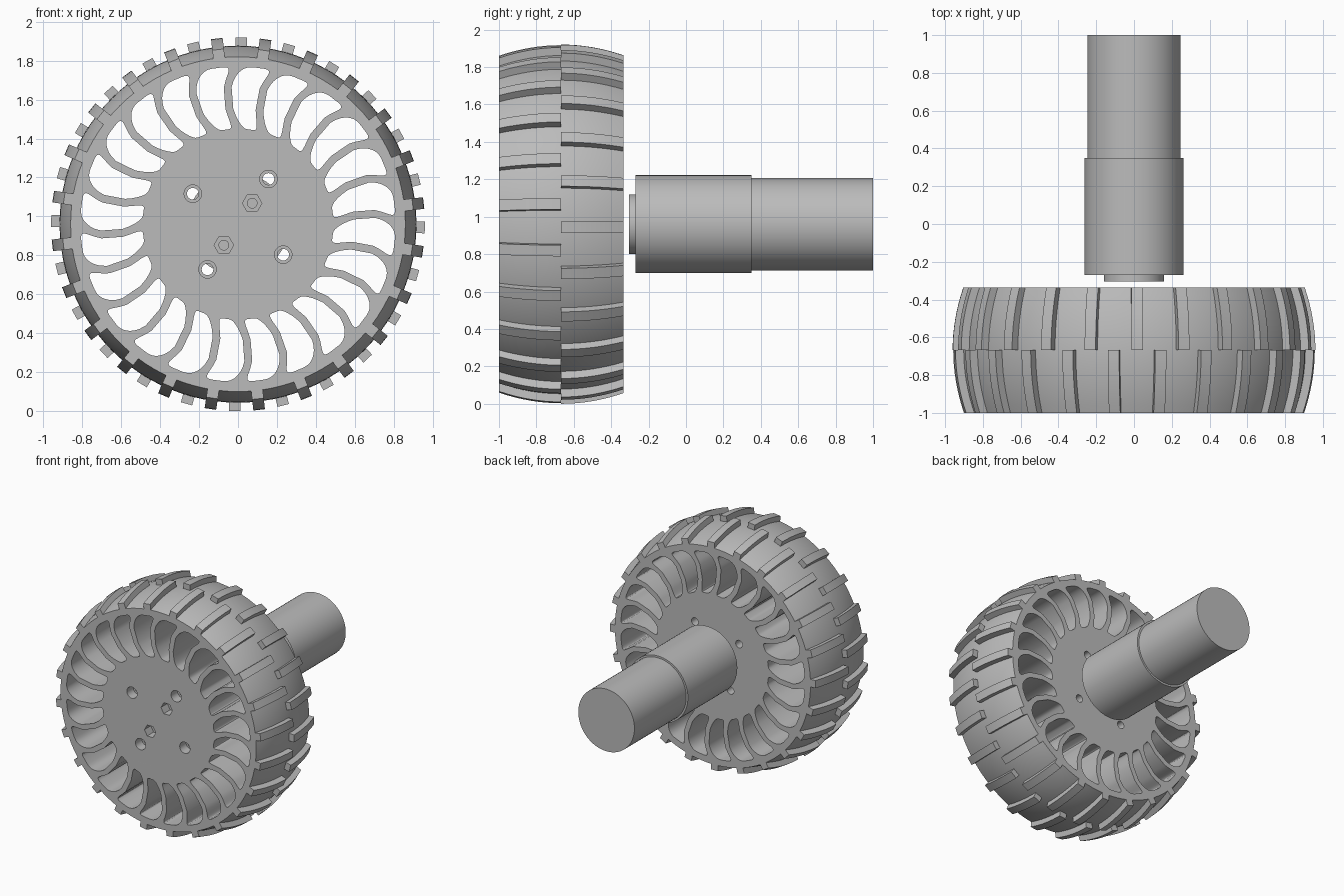
import bpy, bmesh, math
from mathutils import Matrix, Vector

cube = bpy.data.objects.get("Cube")
if cube:
    bpy.data.objects.remove(cube, do_unlink=True)

AXLE_Z = 0.96            # height of the wheel axis
FRONT, BACK = -1.0, -0.335
MID, HALF = (FRONT + BACK) / 2, (BACK - FRONT) / 2
COUNT = 24               # spokes, and lugs per row
PITCH = 2 * math.pi / COUNT

grey = bpy.data.materials.new("plain grey")
grey.use_nodes = True
grey.diffuse_color = (0.5, 0.5, 0.5, 1)
grey.node_tree.nodes["Principled BSDF"].inputs["Base Color"].default_value = (0.5, 0.5, 0.5, 1)


def add_object(name, bm):
    """Turn a bmesh built round the y axis into a shaded object at axle height."""
    bmesh.ops.remove_doubles(bm, verts=bm.verts, dist=1e-5)
    bmesh.ops.recalc_face_normals(bm, faces=bm.faces)
    bmesh.ops.translate(bm, verts=bm.verts, vec=(0, 0, AXLE_Z))
    mesh = bpy.data.meshes.new(name)
    bm.to_mesh(mesh)
    bm.free()
    mesh.materials.append(grey)
    ob = bpy.data.objects.new(name, mesh)
    bpy.context.collection.objects.link(ob)
    bpy.ops.object.select_all(action='DESELECT')
    ob.select_set(True)
    bpy.context.view_layer.objects.active = ob
    bpy.ops.object.shade_smooth_by_angle(angle=math.radians(30))
    return ob


def lathe(name, profile, closed=False, steps=96):
    """Spin (y, radius) points round the y axis."""
    bm = bmesh.new()
    vs = [bm.verts.new((r, y, 0)) for y, r in profile]
    es = [bm.edges.new(p) for p in zip(vs, vs[1:])]
    if closed:
        es.append(bm.edges.new((vs[-1], vs[0])))
    bmesh.ops.spin(bm, geom=vs + es, cent=(0, 0, 0), axis=(0, 1, 0),
                   angle=2 * math.pi, steps=steps, use_merge=True)
    return add_object(name, bm)


def plate(name, y0, y1, loops):
    """Extrude a filled outline with holes from y0 to y1."""
    cu = bpy.data.curves.new(name, 'CURVE')
    cu.dimensions = '2D'
    cu.fill_mode = 'BOTH'
    cu.extrude = (y1 - y0) / 2
    for pts in loops:
        sp = cu.splines.new('POLY')
        sp.points.add(len(pts) - 1)
        for p, (x, z) in zip(sp.points, pts):
            p.co = (x, z, 0, 1)
        sp.use_cyclic_u = True
    tmp = bpy.data.objects.new(name + "_outline", cu)
    bpy.context.collection.objects.link(tmp)
    deps = bpy.context.evaluated_depsgraph_get()
    mesh = bpy.data.meshes.new_from_object(tmp.evaluated_get(deps))
    mesh.transform(Matrix.Translation((0, (y0 + y1) / 2, 0)) @ Matrix.Rotation(math.pi / 2, 4, 'X'))
    bm = bmesh.new()
    bm.from_mesh(mesh)
    bpy.data.meshes.remove(mesh)
    bpy.data.objects.remove(tmp, do_unlink=True)
    bpy.data.curves.remove(cu)
    return add_object(name, bm)


def ring(cx, cz, r, n=24):
    return [(cx + r * math.cos(i * 2 * math.pi / n), cz + r * math.sin(i * 2 * math.pi / n))
            for i in range(n)]


def polar_rings(angles, dist, r, n=24):
    return [ring(dist * math.cos(math.radians(a)), dist * math.sin(math.radians(a)), r, n)
            for a in angles]


def spoke_gap(a0, r0=0.49, r1=0.81, width=0.04, n=40):
    """Rounded opening between two bowed spokes, drawn in polar coordinates."""
    pts = []
    for i in range(n):
        u = 2 * math.pi * (i + 0.5) / n
        side, up = (math.copysign(abs(f) ** 0.42, f) for f in (math.cos(u), math.sin(u)))
        r = (r0 + r1) / 2 + up * (r1 - r0) / 2
        half = PITCH / 2 - width / 2 / r
        a = a0 + side * half + 0.085 * (1 - up * up)
        pts.append((r * math.cos(a), r * math.sin(a)))
    return pts


# Spoked wheel centre: front layer holds the counterbores and nut pockets
bolts = [56 + 90 * k for k in range(4)]
nuts = [56, 236]
gaps = [spoke_gap((k + 0.5) * PITCH) for k in range(COUNT)]
outline = [ring(0, 0, 0.83, 96)] + gaps
plate("wheel_front", FRONT, FRONT + 0.08,
      outline + polar_rings(bolts, 0.28, 0.045) + polar_rings(nuts, 0.13, 0.05, 6))
plate("wheel_core", FRONT + 0.08, BACK,
      outline + polar_rings(bolts, 0.28, 0.03) + polar_rings(nuts, 0.13, 0.025))


# Tyre with a crowned outer surface
def crown(y):
    return 0.917 - 0.057 * ((y - MID) / HALF) ** 2


ys = [FRONT + (BACK - FRONT) * i / 16 for i in range(17)]
lathe("tyre", [(FRONT, 0.83)] + [(y, crown(y)) for y in ys] + [(BACK, 0.83)], closed=True)


# Two staggered rows of tread lugs following the crown
def lug_row(name, stations, phase, width=0.06, height=0.043):
    bm = bmesh.new()
    for k in range(COUNT):
        a = phase + k * PITCH
        out = Vector((math.cos(a), 0, math.sin(a)))
        side = Vector((-math.sin(a), 0, math.cos(a))) * width / 2
        prev = None
        for y in stations:
            sec = [bm.verts.new(out * (crown(y) + h) + side * s + Vector((0, y, 0)))
                   for h, s in ((-0.002, -1), (height, -1), (height, 1), (-0.002, 1))]
            if prev:
                for i in range(4):
                    j = (i + 1) % 4
                    bm.faces.new((prev[i], prev[j], sec[j], sec[i]))
            else:
                bm.faces.new(sec)
            prev = sec
        bm.faces.new(prev[::-1])
    return add_object(name, bm)


lug_row("front_tread_lugs", ys[:9], math.radians(6.5))
lug_row("back_tread_lugs", ys[8:], math.radians(-1))

# Motor: output boss, gearbox and rear can
lathe("motor", [(-0.305, 0), (-0.305, 0.16), (-0.27, 0.16), (-0.27, 0.262), (0.35, 0.262),
                (0.35, 0.247), (1.0, 0.247), (1.0, 0)], steps=64)
